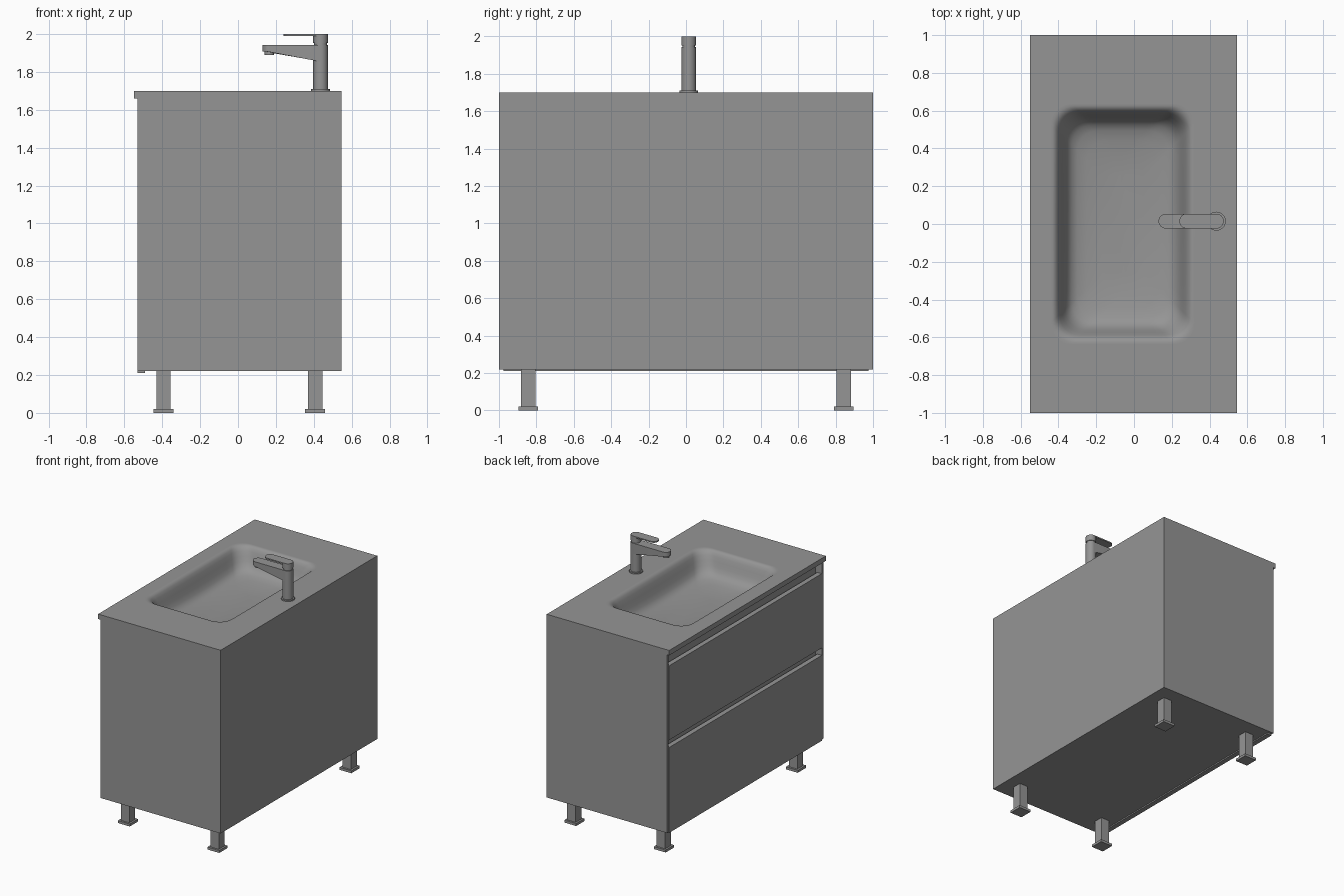
import bpy, bmesh, math
from mathutils import Vector

cube = bpy.data.objects.get("Cube")
if cube:
    bpy.data.objects.remove(cube, do_unlink=True)

grey = bpy.data.materials.new("plain grey")
grey.use_nodes = True
colour = (0.3, 0.3, 0.3, 1)
grey.diffuse_color = colour
grey.node_tree.nodes["Principled BSDF"].inputs["Base Color"].default_value = colour


def finish(name, bm, smooth=False):
    bmesh.ops.recalc_face_normals(bm, faces=bm.faces)
    mesh = bpy.data.meshes.new(name)
    bm.to_mesh(mesh)
    bm.free()
    mesh.materials.append(grey)
    if smooth:
        mesh.shade_smooth()
        mesh.set_sharp_from_angle(angle=math.radians(35))
    obj = bpy.data.objects.new(name, mesh)
    bpy.context.collection.objects.link(obj)
    return obj


def box(name, x, y, z):
    bm = bmesh.new()
    bmesh.ops.create_cube(bm, size=1)
    for v in bm.verts:
        v.co = Vector([(r[0] + r[1]) / 2 + c * (r[1] - r[0]) for c, r in zip(v.co, (x, y, z))])
    return finish(name, bm)


def ring(cx, hx, hy, r, corner=8, along=12):
    """Rounded rectangle outline with evenly divided straight sides."""
    arcs = []
    for i, (sx, sy) in enumerate([(1, 1), (-1, 1), (-1, -1), (1, -1)]):
        arcs.append([Vector((cx + sx * (hx - r) + r * math.cos(a), sy * (hy - r) + r * math.sin(a)))
                     for a in [math.pi / 2 * (i + k / corner) for k in range(corner + 1)]])
    points = []
    for i, arc in enumerate(arcs):
        end = arcs[(i + 1) % 4][0]
        points += arc + [arc[-1].lerp(end, k / along) for k in range(1, along)]
    return points


def prism(name, outline, z0, z1):
    """Upright solid; z0 may be a function of x for a sloping underside."""
    low = z0 if callable(z0) else lambda x: z0
    bm = bmesh.new()
    bottom = [bm.verts.new((x, y, low(x))) for x, y in outline]
    top = [bm.verts.new((x, y, z1)) for x, y in outline]
    bm.faces.new(bottom)
    bm.faces.new(top)
    for i in range(len(outline)):
        j = (i + 1) % len(outline)
        bm.faces.new((bottom[i], bottom[j], top[j], top[i]))
    return finish(name, bm, True)


def stadium(x0, x1, y, r, n=16):
    right = [(x1 - r + r * math.sin(math.pi * k / n), y - r * math.cos(math.pi * k / n)) for k in range(n + 1)]
    left = [(x0 + r - r * math.sin(math.pi * k / n), y + r * math.cos(math.pi * k / n)) for k in range(n + 1)]
    return right + left


def circle(x, y, r, n=32):
    return [(x + r * math.cos(math.tau * k / n), y + r * math.sin(math.tau * k / n)) for k in range(n)]


# Countertop with moulded basin: nested outlines from the underside to the basin floor
TOP, LIP = 1.70, 1.66
BACK, FRONT = 0.545, -0.53
loops = []
for inset, z in ((0.08, LIP), (0, LIP), (0, TOP)):
    loops.append([(p.x, p.y, z) for p in ring(-0.0025, 0.5475 - inset, 1 - inset, 0)])
profile = [(-0.012, 0), (0, 0), (0.012, 0.004), (0.024, 0.014), (0.036, 0.034), (0.05, 0.065),
           (0.064, 0.098), (0.08, 0.126), (0.1, 0.146), (0.13, 0.158), (0.18, 0.165), (0.26, 0.17), (0.36, 0.172)]
for inset, depth in profile:
    hx = 0.37 - inset
    bowl = lambda y: 0.035 * (1 - (y / 0.64) ** 2) * depth / 0.17
    loops.append([(p.x, p.y, TOP - depth - bowl(p.y)) for p in ring(-0.06, hx, 0.625 - inset, min(0.11, hx))])
bm = bmesh.new()
rows = [[bm.verts.new(p) for p in loop] for loop in loops]
for a, b in zip(rows, rows[1:]):
    for i in range(len(a)):
        j = (i + 1) % len(a)
        bm.faces.new((a[i], a[j], b[j], b[i]))
bm.faces.new(rows[-1])
bmesh.ops.remove_doubles(bm, verts=bm.verts, dist=0.00005)
finish("basin_countertop", bm, True)

# Cabinet carcass
for side, s in (("left", 1), ("right", -1)):
    box(side + "_side_panel", (FRONT, BACK), sorted((s, s * 0.98)), (0.22, LIP))
inner = (-0.98, 0.98)
box("back_panel", (BACK - 0.03, BACK), inner, (0.22, LIP))
box("bottom_panel", (-0.49, BACK - 0.03), inner, (0.22, 0.25))
box("finger_channel_board", (-0.47, -0.455), inner, (0.25, LIP))

# Drawer fronts with finger channels above them
for name, z in (("lower_drawer_front", (0.21, 0.90)), ("upper_drawer_front", (0.96, 1.56))):
    box(name, (FRONT, -0.49), (-0.977, 0.977), z)

# Square legs on flat feet
for x in (-0.393, 0.407):
    for y in (-0.843, 0.843):
        for part, h, z in (("leg", 0.038, (0.02, 0.22)), ("foot", 0.053, (0, 0.02))):
            box(part, (x - h, x + h), (y - h, y + h), z)

# Mixer tap
TX, TY = 0.436, 0.015
prism("tap_base", circle(TX, TY, 0.05), TOP, 1.71)
prism("tap_column", circle(TX, TY, 0.039), 1.71, 1.942)
prism("tap_neck", circle(TX, TY, 0.034), 1.942, 1.952)
prism("tap_cap", circle(TX, TY, 0.039), 1.952, 1.992)
prism("tap_spout", stadium(0.13, TX + 0.039, TY, 0.039), lambda x: 1.908 - 0.19 * max(0, min(x, TX) - 0.15), 1.942)
prism("tap_aerator", circle(0.166, TY, 0.025), 1.889, 1.91)
prism("tap_lever", stadium(0.24, TX + 0.039, TY, 0.039), 1.99, 2.0)
